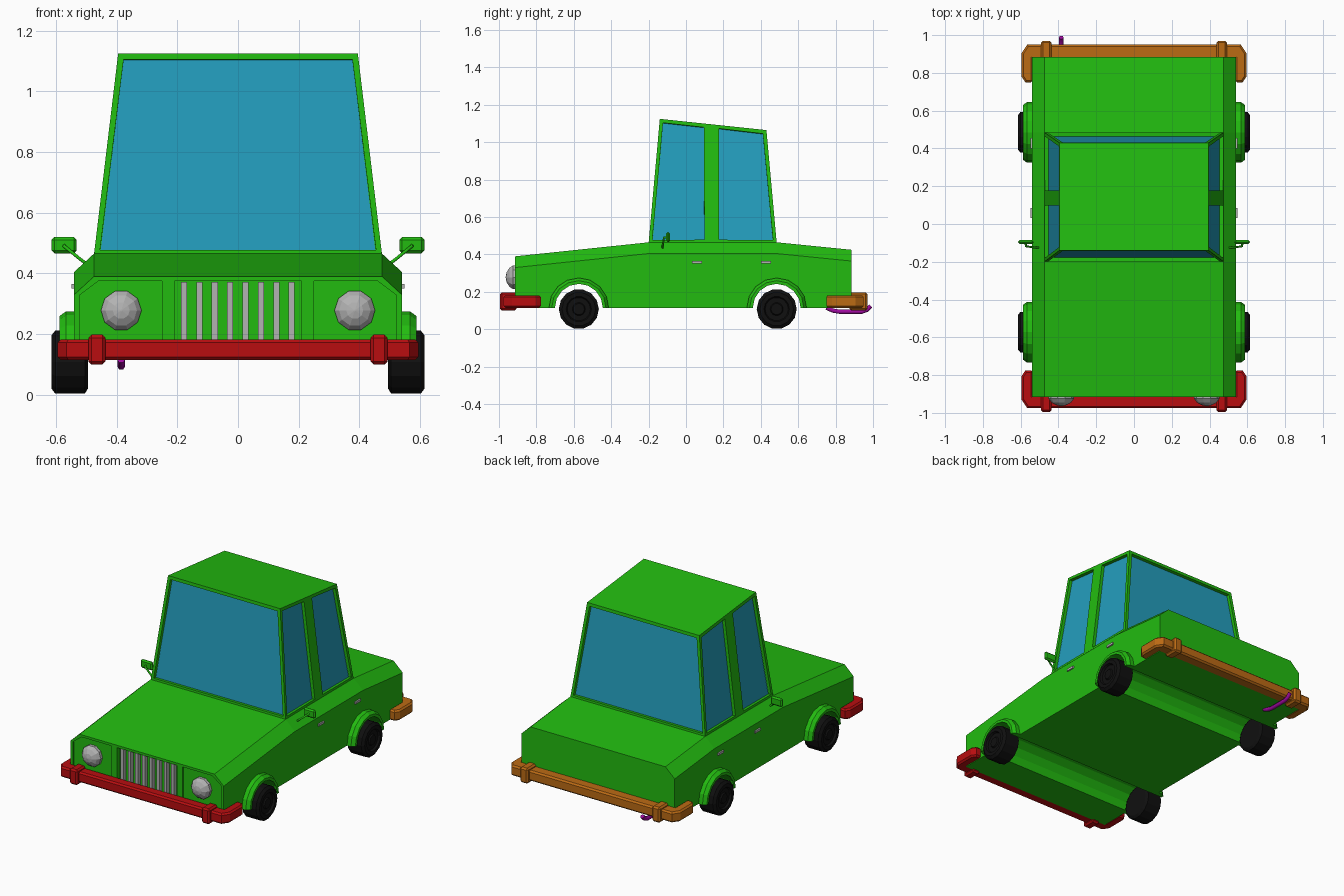
import bpy, bmesh, math
from mathutils import Vector

if "Cube" in bpy.data.objects:
    bpy.data.objects.remove(bpy.data.objects["Cube"])


def mat(name, rgb):
    m = bpy.data.materials.new(name)
    m.diffuse_color = (*rgb, 1)
    m.use_nodes = True
    m.node_tree.nodes["Principled BSDF"].inputs["Base Color"].default_value = m.diffuse_color
    return m


GREEN = mat("green paint", (0.016, 0.50, 0.005))
BLUE = mat("window blue", (0.017, 0.34, 0.51))
RED = mat("red", (0.48, 0.004, 0.005))
ORANGE = mat("orange", (0.50, 0.145, 0.007))
PURPLE = mat("purple", (0.35, 0.003, 0.35))
GREY = mat("light grey", (0.45, 0.45, 0.45))
BLACK = mat("black rubber", (0.005, 0.005, 0.005))


def finish(name, bm, *mats):
    bmesh.ops.remove_doubles(bm, verts=bm.verts, dist=1e-5)
    bmesh.ops.recalc_face_normals(bm, faces=bm.faces)
    me = bpy.data.meshes.new(name)
    bm.to_mesh(me)
    bm.free()
    ob = bpy.data.objects.new(name, me)
    bpy.context.collection.objects.link(ob)
    for m in mats:
        me.materials.append(m)
    return ob


def loft(name, rings, m, cap=True, wrap=False):
    """Skin a list of closed rings of points."""
    bm = bmesh.new()
    vs = [[bm.verts.new(p) for p in r] for r in rings]
    n = len(vs[0])
    pairs = list(zip(vs, vs[1:])) + ([(vs[-1], vs[0])] if wrap else [])
    for a, b in pairs:
        for i in range(n):
            j = (i + 1) % n
            bm.faces.new((a[i], a[j], b[j], b[i]))
    if cap and not wrap:
        bm.faces.new(vs[0])
        bm.faces.new(vs[-1])
    return finish(name, bm, m)


def prism(name, pts, axis, a, b, m):
    """Extrude a 2D outline along x, y or z from a to b."""
    def put(p, t):
        q = list(p)
        q.insert("xyz".index(axis), t)
        return q
    return loft(name, [[put(p, t) for p in pts] for t in (a, b)], m)


def box(name, lo, hi, m):
    pts = [(lo[0], lo[1]), (hi[0], lo[1]), (hi[0], hi[1]), (lo[0], hi[1])]
    return prism(name, pts, "z", lo[2], hi[2], m)


def lathe(name, prof, s, cy, cz, steps, arc, m):
    """Turn a closed (x, r) profile about an axis along x."""
    full = arc > 6
    rings = []
    for i in range(steps + (not full)):
        a = arc * i / steps
        rings.append([(s * x, cy + r * math.cos(a), cz + r * math.sin(a)) for x, r in prof])
    return loft(name, rings, m, wrap=full)


def apply_mod(ob, kind, **kw):
    md = ob.modifiers.new("mod", kind)
    for k, v in kw.items():
        setattr(md, k, v)
    bpy.context.view_layer.objects.active = ob
    bpy.ops.object.modifier_apply(modifier=md.name)


def tube(name, pts, r, m):
    cu = bpy.data.curves.new(name, "CURVE")
    cu.dimensions = "3D"
    cu.bevel_depth, cu.bevel_resolution, cu.use_fill_caps = r, 1, True
    sp = cu.splines.new("POLY")
    sp.points.add(len(pts) - 1)
    for p, q in zip(sp.points, pts):
        p.co = (*q, 1)
    cu.materials.append(m)
    ob = bpy.data.objects.new(name, cu)
    bpy.context.collection.objects.link(ob)


WHEELS = (("front", -0.573), ("rear", 0.485))

# Lower body with sloping hood, boot and chamfered shoulders
body = loft("body", [
    [(-.54, y, .115), (-.54, y, z - .06), (-.475, y, z),
     (.475, y, z), (.54, y, z - .06), (.54, y, .115)]
    for y, z in ((-.915, .39), (-.2, .465), (.485, .465), (.885, .425))], GREEN)

# Wheel channels, grille recess and lamp recesses cut out of the body
cutters = []
for label, cy in WHEELS:
    arch = [(cy + .128 * math.cos(math.pi * i / 8), .115 + .128 * math.sin(math.pi * i / 8))
            for i in range(9)]
    arch += [(cy - .128, .05), (cy + .128, .05)]
    cutters.append(prism("arch_cutter", arch, "x", -.7, .7, GREEN))
cutters.append(box("grille_cutter", (-.21, -1, .15), (.21, -.885, .375), GREEN))
for s in (-1, 1):
    panel = [(.25, .15), (.52, .15), (.52, .33), (.46, .375), (.25, .375)]
    cutters.append(prism("lamp_cutter", [(s * x, z) for x, z in panel], "y", -1, -.907, GREEN))
for c in cutters:
    apply_mod(body, "BOOLEAN", operation="DIFFERENCE", solver="EXACT", object=c)
    bpy.data.objects.remove(c)

# Cabin with recessed windows
bm = bmesh.new()
cols = {}
for s in (-1, 1):
    cols[s] = []
    for yb, yt in ((-.2, -.14), (.117, .117), (.158, .158), (.485, .43)):
        zt = 1.125 - .06 * (yt + .14) / .57
        cols[s].append((bm.verts.new((s * .475, yb, .46)), bm.verts.new((s * .395, yt, zt))))
L, R = cols[-1], cols[1]
panes = []
for c in (L, R):
    for i in range(3):
        f = bm.faces.new((c[i][0], c[i + 1][0], c[i + 1][1], c[i][1]))
        if i != 1:
            panes.append(f)
for i in (0, 3):
    panes.append(bm.faces.new((L[i][0], R[i][0], R[i][1], L[i][1])))
for i in range(3):
    bm.faces.new((L[i][1], L[i + 1][1], R[i + 1][1], R[i][1]))
    bm.faces.new((L[i][0], L[i + 1][0], R[i + 1][0], R[i][0]))
bmesh.ops.recalc_face_normals(bm, faces=bm.faces)
bmesh.ops.inset_individual(bm, faces=panes, thickness=.027)
bmesh.ops.inset_individual(bm, faces=panes, thickness=0.0, depth=-.02)
for f in panes:
    f.material_index = 1
finish("cabin", bm, GREEN, BLUE)

# Wheels and fender flares
tyre = [(.495, 0), (.495, .09), (.505, .107), (.602, .107), (.615, .09),
        (.615, .068), (.602, .062), (.602, .035), (.61, .03), (.61, 0)]
flare = [(.52, .128), (.52, .16), (.567, .16), (.588, .145), (.588, .128)]
for label, cy in WHEELS:
    for s in (-1, 1):
        lathe(label + "_wheel", tyre, s, cy, .108, 14, 2 * math.pi, BLACK)
        lathe(label + "_fender", flare, s, cy, .115, 8, math.pi, GREEN)

# Wrap-around bumpers with overriders
for label, d, face, end, back, m in (("front", -1, .975, .775, .905, RED),
                                     ("rear", 1, .95, .75, .875, ORANGE)):
    half = [(.535, back), (.535, end), (.575, end), (.595, end + .03), (.595, face - .045), (.565, face)]
    outline = half + [(-x, y) for x, y in reversed(half)]
    bar = prism(label + "_bumper", [(x, d * y) for x, y in outline], "z", .115, .182, m)
    apply_mod(bar, "BEVEL", width=.01, segments=1, limit_method="ANGLE", angle_limit=1.2)
    for s in (-1, 1):
        ys = sorted((d * back, d * (face + .02)))
        o = box(label + "_overrider", (s * .465 - .028, ys[0], .1), (s * .465 + .028, ys[1], .198), m)
        apply_mod(o, "BEVEL", width=.01, segments=1)

# Grille bars
for i in range(8):
    x = -.178 + .0507 * i
    box("grille_bar", (x - .01, -.912, .15), (x + .01, -.88, .372), GREY)

for s in (-1, 1):
    # Domed headlamps
    rings = []
    for r, y in ((.067, -.9), (.067, -.925), (.052, -.945), (.028, -.959), (.003, -.964)):
        rings.append([(s * .385 + r * math.cos(k * math.pi / 5), y, .278 + r * math.sin(k * math.pi / 5))
                      for k in range(10)])
    loft("headlamp", rings, GREY)

    # Door handles
    for y in (.058, .427):
        box("door_handle", (s * .543 - .006, y - .027, .351), (s * .543 + .006, y + .027, .365), GREY)

    # Door mirrors on bent stems
    head = box("mirror", (s * .573 - .041, -.107, .466), (s * .573 + .041, -.085, .52), GREEN)
    apply_mod(head, "BEVEL", width=.009, segments=1)
    tube("mirror_stem", [(s * .5, -.125, .432), (s * .52, -.125, .447),
                         (s * .573, -.118, .49), (s * .573, -.1, .492)], .006, GREEN)

# Exhaust pipe with upturned tip
tube("exhaust", [(-.385, .75, .116), (-.385, .785, .1), (-.385, .82, .094), (-.385, .94, .094),
                 (-.385, .968, .104), (-.385, .988, .125)], .013, PURPLE)
